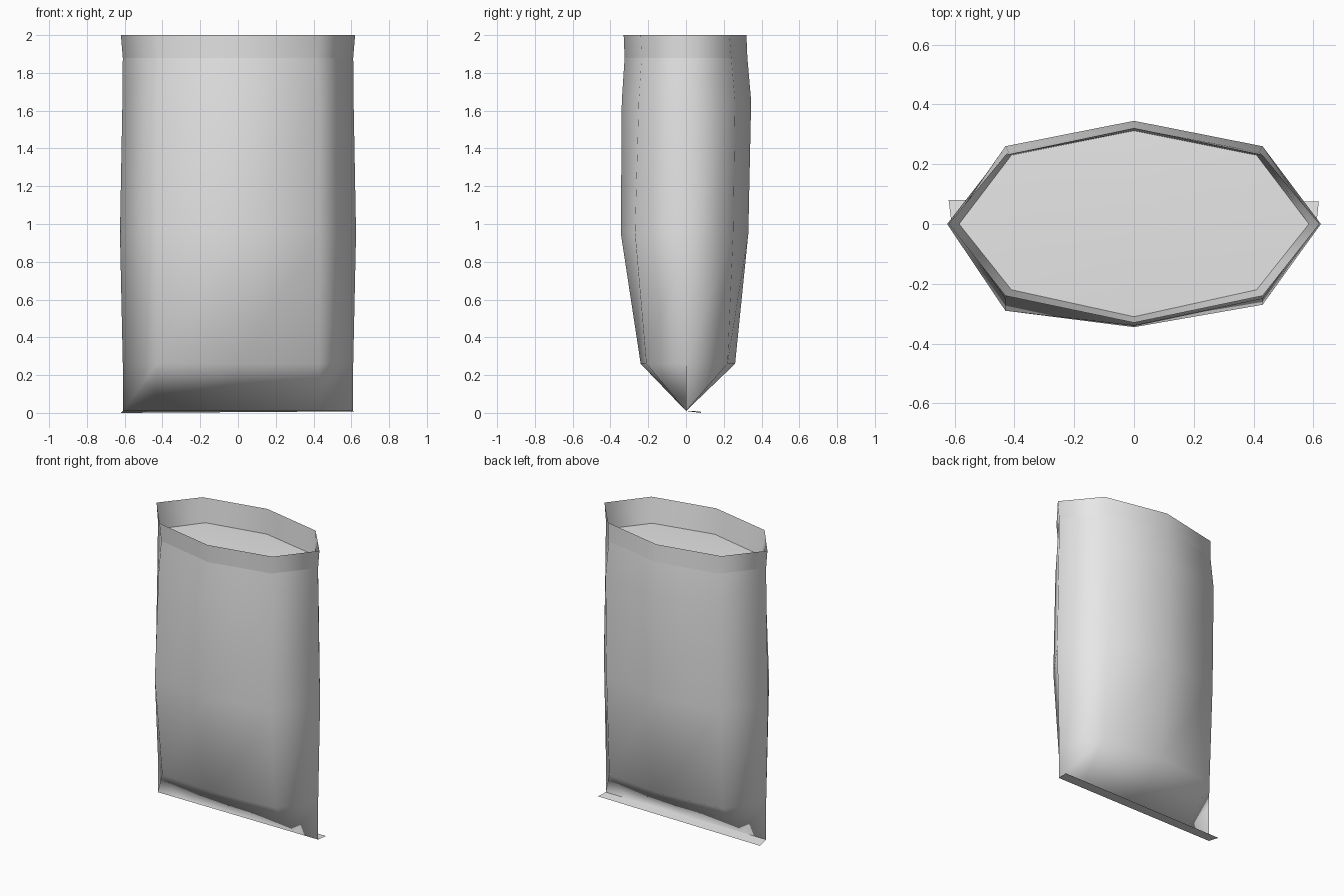
import bpy
import bmesh

cube = bpy.data.objects.get("Cube")
if cube:
    bpy.data.objects.remove(cube, do_unlink=True)

# One plain grey for the whole bag
grey = bpy.data.materials.new("light_grey")
grey.use_nodes = True
grey.diffuse_color = (0.8, 0.8, 0.8, 1)
grey.node_tree.nodes["Principled BSDF"].inputs["Base Color"].default_value = (0.8, 0.8, 0.8, 1)


def ring(bm, z, side, corner, front, front_corner, back, back_corner, left_bulge=0.0):
    """Eight-sided cross-section, counter-clockwise from the left edge."""
    outline = [(side, 0), (corner, back_corner), (0, back), (-corner, back_corner),
               (-side, 0), (-corner, -front_corner - left_bulge), (0, -front),
               (corner, -front_corner)]
    return [bm.verts.new((x, y, z)) for x, y in outline]


def bridge(bm, low, high):
    n = len(low)
    for i in range(n):
        j = (i + 1) % n
        bm.faces.new((low[i], low[j], high[j], high[i]))


def finish(bm, name):
    for face in bm.faces:
        face.smooth = True
    mesh = bpy.data.meshes.new(name)
    bm.to_mesh(mesh)
    bm.free()
    mesh.materials.append(grey)
    obj = bpy.data.objects.new(name, mesh)
    bpy.context.collection.objects.link(obj)
    return obj


# Bag body: pinched to a straight seam at the foot, open at the top
bm = bmesh.new()
sections = [
    (0.01, 0.61, 0.43, 0, 0, 0, 0),
    (0.26, 0.61, 0.43, 0.24, 0.21, 0.26, 0.22),
    (0.95, 0.625, 0.43, 0.345, 0.27, 0.33, 0.25, 0.02),
    (1.65, 0.612, 0.43, 0.34, 0.25, 0.345, 0.26),
    (1.88, 0.61, 0.42, 0.325, 0.235, 0.325, 0.24),
    (2.00, 0.62, 0.43, 0.33, 0.24, 0.32, 0.23),
]
rings = [ring(bm, *s) for s in sections]
for low, high in zip(rings, rings[1:]):
    bridge(bm, low, high)
# Crisp fold where the hem begins
hem = set(rings[4])
for edge in bm.edges:
    if edge.verts[0] in hem and edge.verts[1] in hem:
        edge.smooth = False
# Weld front and back along the bottom seam
bmesh.ops.remove_doubles(bm, verts=rings[0], dist=0.001)
finish(bm, "bag_body")

# Inner lining from the rim down to the fill level
bm = bmesh.new()
rim = ring(bm, 2.0, 0.62, 0.43, 0.33, 0.24, 0.32, 0.23)
level = ring(bm, 1.83, 0.585, 0.41, 0.31, 0.22, 0.312, 0.23)
bridge(bm, level, rim)
bmesh.ops.reverse_faces(bm, faces=bm.faces[:])
finish(bm, "inner_lining")

# Contents surface, very gently domed
bm = bmesh.new()
edge_ring = ring(bm, 1.83, 0.585, 0.41, 0.31, 0.22, 0.312, 0.23)
centre = bm.verts.new((0, 0, 1.845))
for i, v in enumerate(edge_ring):
    bm.faces.new((v, edge_ring[(i + 1) % 8], centre))
finish(bm, "contents_surface")

# Seam flap folded towards the back under the foot
bm = bmesh.new()
flap = [(-0.61, 0, 0.01), (0.61, 0, 0.01), (0.618, 0.075, 0.008), (-0.62, 0.08, 0.0)]
bm.faces.new([bm.verts.new(p) for p in flap])
finish(bm, "seam_flap")
